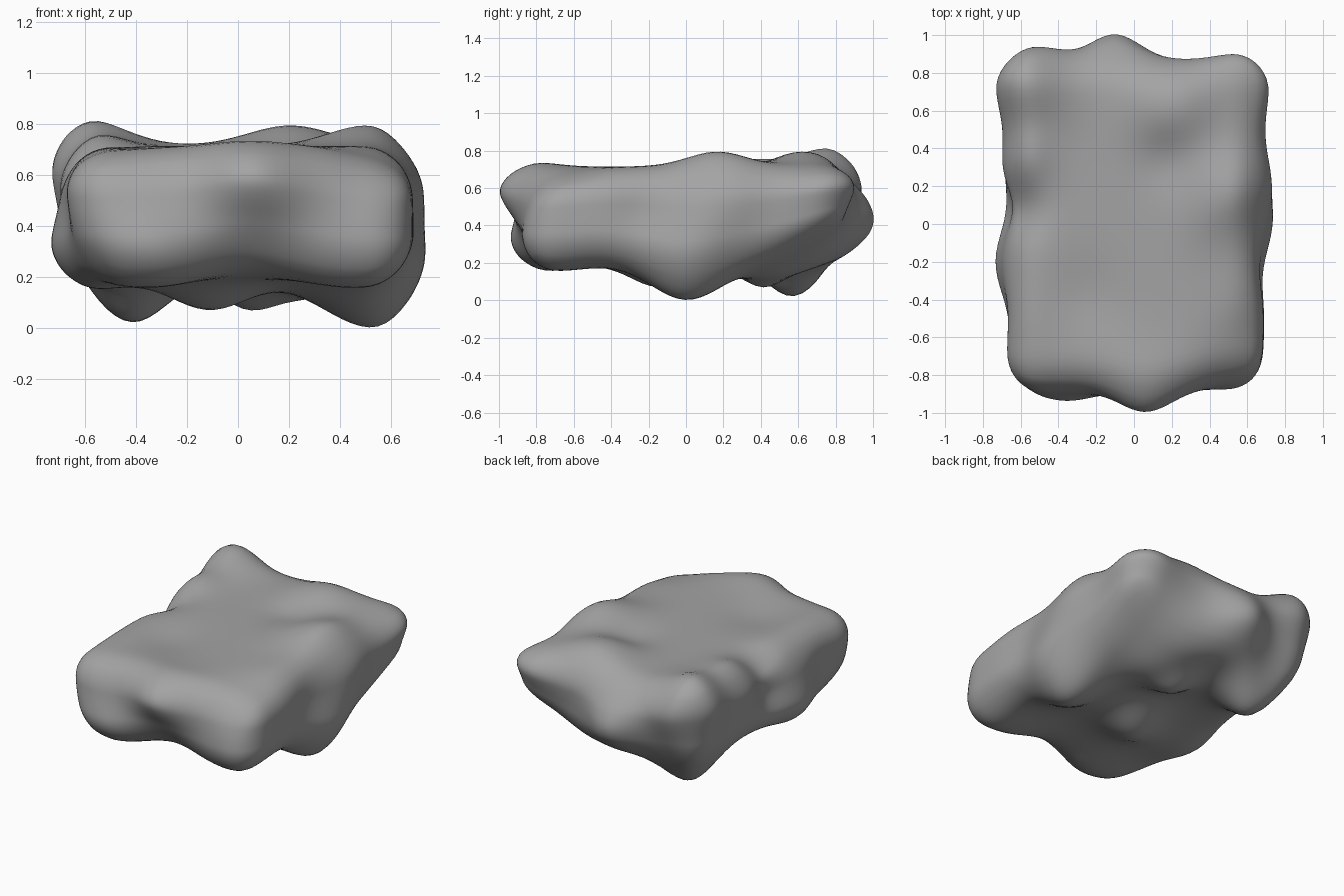
import bpy
import bmesh
import math
from mathutils import Vector

# Remove the default cube
default_cube = bpy.data.objects.get("Cube")
if default_cube:
    bpy.data.objects.remove(default_cube, do_unlink=True)

# Rough block: half sizes, centre height and rounding radius
HALF = Vector((.68, .88, .26))
CENTRE_Z = .455
ROUND = .19

# Lumps and hollows on each side: two positions in the face, push, spread
TOP = [
    (-.58, .72, .12, .22), (.5, .13, .085, .22), (.2, .62, .085, .22),
    (-.57, .33, .05, .14), (-.62, .05, -.08, .13), (-.55, -.75, -.02, .2),
    (.05, -.8, .03, .2), (.15, .36, -.03, .15), (.58, -.75, -.05, .2),
    (-.25, -.38, -.025, .2),
]
BOTTOM = [
    (.5, .03, .2, .27), (-.41, .61, .185, .18), (.03, .4, .105, .14),
    (-.1, -.15, .13, .2), (.66, .85, -.17, .3), (.25, .5, .08, .23),
    (-.58, -.2, .05, .2), (.45, -.7, .04, .25), (-.4, -.7, .04, .25),
    (0, -.85, -.04, .2),
]
LEFT = [
    (.72, .6, .04, .2), (.2, .54, .045, .2), (0, .3, .055, .2),
    (-.25, .5, -.02, .15), (-.5, .4, .01, .2),
]
RIGHT = [
    (.72, .6, .06, .2), (.3, .55, .02, .14), (.07, .52, -.045, .13),
    (-.2, .32, .06, .2), (-.48, .45, -.02, .15), (-.78, .22, -.07, .2),
]
BACK = [
    (-.1, .43, .13, .18), (-.5, .6, .07, .2), (.55, .6, .04, .2),
    (.4, .25, -.06, .25), (-.4, .25, -.05, .2),
]
FRONT = [
    (.06, .57, .125, .19), (-.38, .3, .065, .2), (.12, .3, -.03, .18),
    (.55, .68, -.07, .18),
]


def push(lumps, u, v):
    """Total push of soft round lumps at a point on one side."""
    total = 0
    for a, b, amount, spread in lumps:
        distance = math.hypot(u - a, v - b) / spread
        total += amount * math.exp(-distance ** 2)
    return total


def shift(low_side, high_side, u, v, t):
    """Blend the pushes of two opposite sides, t running low to high."""
    return push(high_side, u, v) * t - push(low_side, u, v) * (1 - t)


def round_block(point):
    """Move a point of the unit cube onto the rounded block."""
    outer = Vector(p * h for p, h in zip(point, HALF))
    inner = Vector(
        max(ROUND - h, min(h - ROUND, p)) for p, h in zip(outer, HALF))
    return inner + (outer - inner).normalized() * ROUND


def weather(point):
    """Add the lumps and hollows to a point of the rounded block."""
    x, y, z = point.x, point.y, point.z + CENTRE_Z
    tx, ty, tz = ((p / h + 1) / 2 for p, h in zip(point, HALF))
    return Vector((
        x + shift(RIGHT, LEFT, y, z, tx),
        y + shift(FRONT, BACK, x, z, ty),
        z + shift(BOTTOM, TOP, x, y, tz),
    ))


# Stone slab
bm = bmesh.new()
bmesh.ops.create_cube(bm, size=2)
bmesh.ops.subdivide_edges(bm, edges=bm.edges[:], cuts=40, use_grid_fill=True)
for vert in bm.verts:
    vert.co = weather(round_block(vert.co))
for _ in range(3):
    bmesh.ops.smooth_vert(bm, verts=bm.verts[:], factor=.5,
                          use_axis_x=True, use_axis_y=True, use_axis_z=True)
bmesh.ops.recalc_face_normals(bm, faces=bm.faces[:])
for face in bm.faces:
    face.smooth = True

mesh = bpy.data.meshes.new("stone_slab")
bm.to_mesh(mesh)
bm.free()
slab = bpy.data.objects.new("stone_slab", mesh)
bpy.context.collection.objects.link(slab)

# Grey stone colour
stone = bpy.data.materials.new("grey_stone")
stone.use_nodes = True
grey = (.37, .37, .37, 1)
stone.diffuse_color = grey
stone.node_tree.nodes["Principled BSDF"].inputs["Base Color"].default_value = grey
mesh.materials.append(stone)
